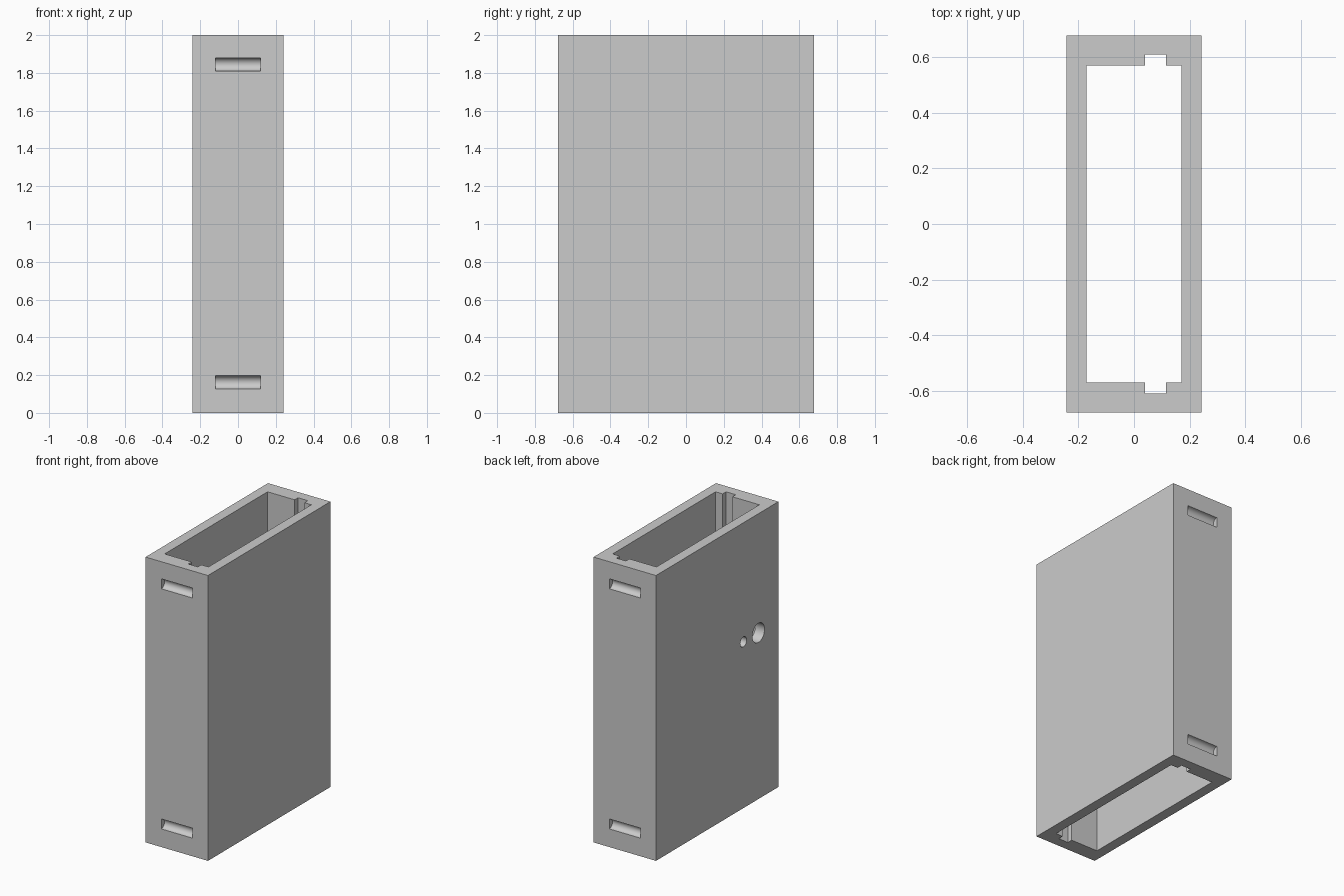
import bpy
from math import pi
from mathutils import Vector

cube = bpy.data.objects.get("Cube")
if cube:
    bpy.data.objects.remove(cube)

WIDTH, DEPTH, HEIGHT = 0.484, 1.356, 2.0

grey = bpy.data.materials.new("plain_grey")
grey.use_nodes = True
colour = (0.6, 0.6, 0.6, 1)
grey.diffuse_color = colour
grey.node_tree.nodes["Principled BSDF"].inputs["Base Color"].default_value = colour


def box(name, low, high):
    low, high = Vector(low), Vector(high)
    bpy.ops.mesh.primitive_cube_add(size=1, location=(low + high) / 2)
    ob = bpy.context.object
    ob.name = name
    ob.scale = high - low
    bpy.ops.object.transform_apply(location=False, rotation=False, scale=True)
    ob.data.materials.append(grey)
    return ob


def rod(name, radius, length, centre):
    """Cylinder lying along x."""
    bpy.ops.mesh.primitive_cylinder_add(vertices=48, radius=radius, depth=length,
                                        location=centre, rotation=(0, pi / 2, 0))
    ob = bpy.context.object
    ob.name = name
    ob.data.materials.append(grey)
    return ob


def cut(target, cutter):
    mod = target.modifiers.new(cutter.name, 'BOOLEAN')
    mod.operation = 'DIFFERENCE'
    mod.solver = 'EXACT'
    mod.object = cutter
    bpy.context.view_layer.objects.active = target
    bpy.ops.object.modifier_apply(modifier=mod.name)
    bpy.data.objects.remove(cutter)


# Outer sleeve, open at top and bottom
sleeve = box("sleeve", (-WIDTH / 2, -DEPTH / 2, 0), (WIDTH / 2, DEPTH / 2, HEIGHT))
cut(sleeve, box("cavity", (-0.17, -0.57, -0.1), (0.17, 0.57, HEIGHT + 0.1)))

# Guide groove down the inside of both end walls
cut(sleeve, box("guide_groove", (0.04, -0.608, -0.1), (0.115, 0.608, HEIGHT + 0.1)))

# Rounded finger slots in the front and back
for side in (-1, 1):
    for z in (0.162, 1.845):
        cut(sleeve, rod("finger_slot", 0.035, 0.24, (0, side * DEPTH / 2, z)))

# Two round holes through the right wall
for radius, y in ((0.067, -0.457), (0.035, -0.29)):
    cut(sleeve, rod("wall_hole", radius, 0.2, (-WIDTH / 2, y, 1.165)))

bpy.ops.object.select_all(action='DESELECT')
sleeve.select_set(True)
bpy.context.view_layer.objects.active = sleeve
bpy.ops.object.shade_smooth_by_angle(angle=pi / 6)
